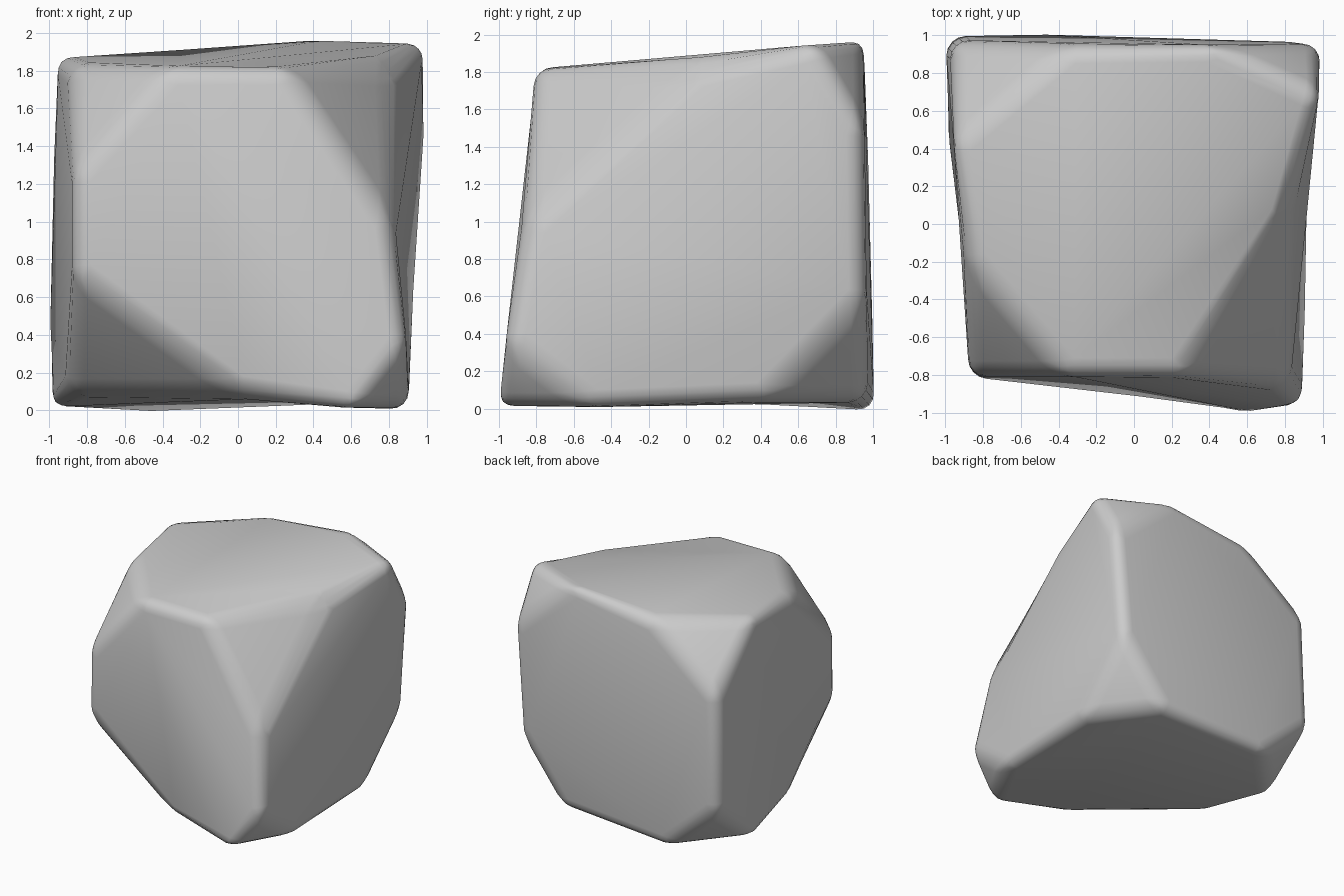
import bpy, bmesh, math
from mathutils import Vector
from itertools import product

if "Cube" in bpy.data.objects:
    bpy.data.objects.remove(bpy.data.objects["Cube"])

# Irregular boulder: a skewed cube whose eight corners are cut off.
# What remains of each cube edge is a segment, keyed by axis and the signs of the other two axes.
SEGMENTS = {
    (0, -1, -1): ((0.0, -.875, .09), (.61, -1.03, .00)),
    (0, 1, -1): ((-.50, 1.015, -.015), (.50, .965, .04)),
    (0, -1, 1): ((-.36, -.81, 1.825), (.26, -.81, 1.825)),
    (0, 1, 1): ((-.34, .95, 1.89), (.40, .95, 1.995)),
    (1, -1, -1): ((-.88, -.13, .09), (-1.01, .47, .01)),
    (1, 1, -1): ((.905, -.50, .00), (.905, .42, .04)),
    (1, -1, 1): ((-.88, -.20, 1.83), (-.975, .43, 1.88)),
    (1, 1, 1): ((.79, .06, 1.80), (1.01, .68, 1.96)),
    (2, -1, -1): ((-.88, -.815, .72), (-.88, -.81, 1.25)),
    (2, 1, -1): ((.905, -.965, .36), (.82, -.85, .99)),
    (2, -1, 1): ((-.995, .995, .42), (-.97, .975, 1.38)),
    (2, 1, 1): ((.92, .97, .60), (.995, .955, 1.49)),
}

bm = bmesh.new()
points = {}
for (axis, a, b), ends in SEGMENTS.items():
    for sign, co in zip((-1, 1), ends):
        corner = [a, b]
        corner.insert(axis, sign)
        points[tuple(corner), axis] = bm.verts.new(co)

# Triangular facets where the corners were cut
for corner in product((-1, 1), repeat=3):
    bm.faces.new([points[corner, axis] for axis in range(3)])

# Six eight-sided main faces, points ordered around their centre
for axis, sign in product(range(3), (-1, 1)):
    verts = [v for (c, a), v in points.items() if c[axis] == sign and a != axis]
    centre = sum((v.co for v in verts), Vector()) / len(verts)
    i, j = [k for k in range(3) if k != axis]
    verts.sort(key=lambda v: math.atan2(v.co[j] - centre[j], v.co[i] - centre[i]))
    bm.faces.new(verts)

bmesh.ops.recalc_face_normals(bm, faces=bm.faces)

# Worn, rounded edges
bmesh.ops.bevel(bm, geom=list(bm.edges), offset=.10, offset_type='OFFSET',
                segments=4, profile=.5, affect='EDGES', clamp_overlap=False)
bm.normal_update()


# Fold a slightly warped face along creases from one of its points
def fan(direction, hub):
    big = [f for f in bm.faces if f.normal.dot(Vector(direction)) > .7]
    face = max(big, key=lambda f: f.calc_area())
    start = min(face.verts, key=lambda v: (v.co - Vector(hub)).length)
    bmesh.ops.poke
    for end in list(face.verts):
        if end is start or any(end in e.verts for e in start.link_edges):
            continue
        shared = [f for f in start.link_faces if end in f.verts]
        if shared:
            bmesh.utils.face_split(shared[0], start, end)


front_top_left = SEGMENTS[0, -1, 1][0]
fan((0, 0, 1), front_top_left)
fan((0, -1, 0), front_top_left)

mesh = bpy.data.meshes.new("boulder")
bm.to_mesh(mesh)
bm.free()
boulder = bpy.data.objects.new("boulder", mesh)
bpy.context.collection.objects.link(boulder)

bpy.context.view_layer.objects.active = boulder
boulder.select_set(True)
bpy.ops.object.shade_smooth_by_angle(angle=math.radians(40))
